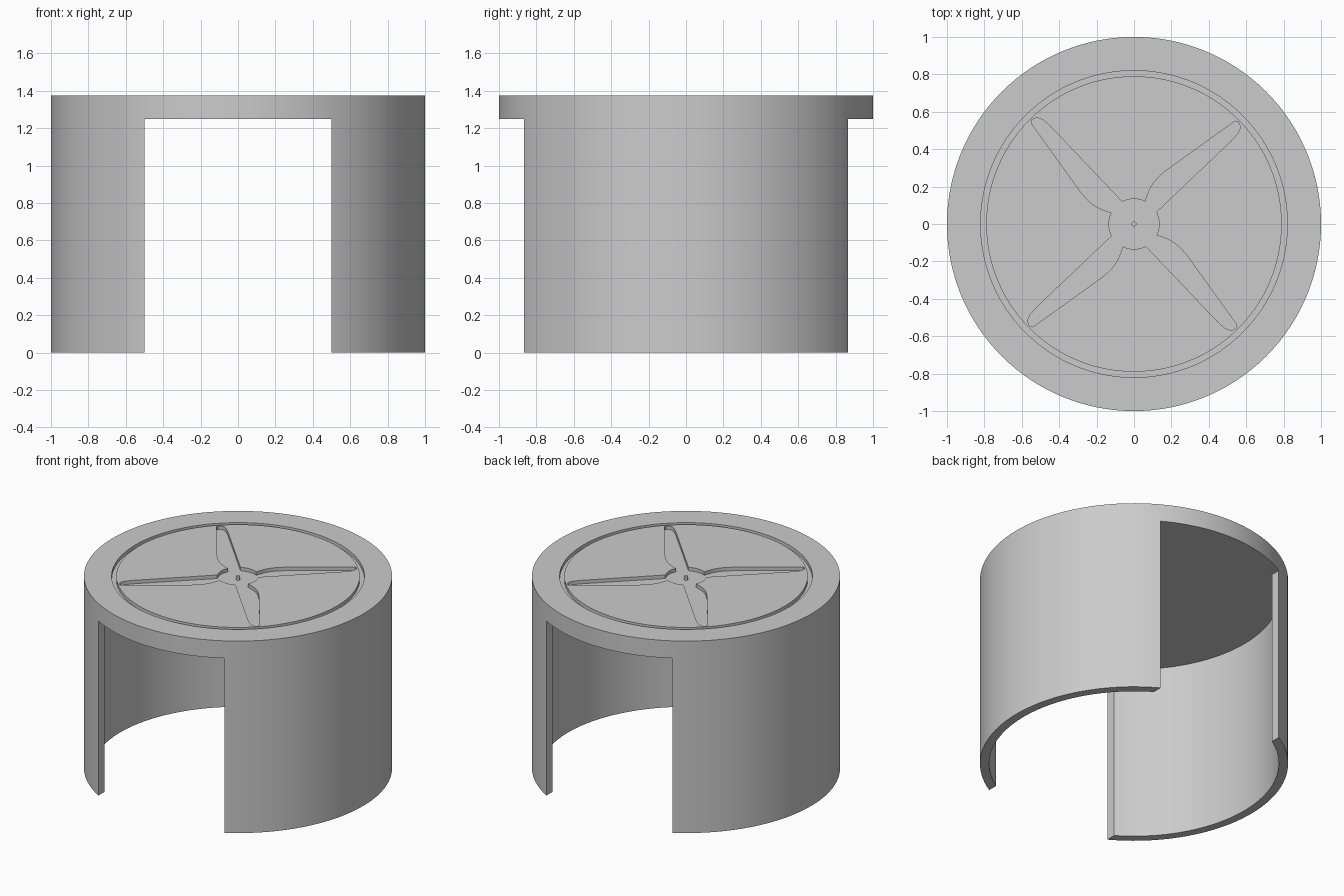
import bpy, bmesh
from math import sin, cos, pi, atan2
from mathutils import Vector, Matrix
from mathutils.geometry import interpolate_bezier

TOP, CEILING = 1.375, 1.25
OUTER, INNER = 1.0, 0.94
RECESS = 0.025
SEGMENTS = 128

if "Cube" in bpy.data.objects:
    bpy.data.objects.remove(bpy.data.objects["Cube"])

grey = bpy.data.materials.new("light grey")
grey.use_nodes = True
colour = (0.6, 0.6, 0.6, 1)
grey.diffuse_color = colour
grey.node_tree.nodes["Principled BSDF"].inputs["Base Color"].default_value = colour


def make_object(name, bm):
    bmesh.ops.recalc_face_normals(bm, faces=bm.faces)
    mesh = bpy.data.meshes.new(name)
    bm.to_mesh(mesh)
    bm.free()
    mesh.materials.append(grey)
    obj = bpy.data.objects.new(name, mesh)
    bpy.context.collection.objects.link(obj)
    return obj


def lathe(name, profile):
    """Revolve (radius, z) points that begin and end on the axis."""
    bm = bmesh.new()
    verts = [bm.verts.new((r, 0, z)) for r, z in profile]
    edges = [bm.edges.new(pair) for pair in zip(verts, verts[1:])]
    bmesh.ops.spin(bm, geom=verts + edges, axis=(0, 0, 1), cent=(0, 0, 0),
                   angle=2 * pi, steps=SEGMENTS)
    bmesh.ops.remove_doubles(bm, verts=bm.verts, dist=1e-5)
    # Merge the central fans into single flat faces
    poles = [v for v in bm.verts if v.co.xy.length < 1e-4]
    bmesh.ops.dissolve_verts(bm, verts=poles)
    return make_object(name, bm)


def prism(name, outline, bottom, top):
    bm = bmesh.new()
    face = bm.faces.new([bm.verts.new((x, y, bottom)) for x, y in outline])
    cap = bmesh.ops.extrude_face_region(bm, geom=[face])["geom"]
    for v in cap:
        if isinstance(v, bmesh.types.BMVert):
            v.co.z = top
    return make_object(name, bm)


def cut(obj, cutter):
    cutter.hide_render = True
    mod = obj.modifiers.new("cut", 'BOOLEAN')
    mod.operation, mod.solver, mod.object = 'DIFFERENCE', 'EXACT', cutter
    bpy.context.view_layer.objects.active = obj
    bpy.ops.object.modifier_apply(modifier=mod.name)
    bpy.data.objects.remove(cutter)


# Round shell with a roof and a ring groove in its top
shell = lathe("round_shell", [
    (0, TOP), (0.79, TOP), (0.79, TOP - RECESS), (0.82, TOP - RECESS),
    (0.82, TOP), (OUTER, TOP), (OUTER, 0), (INNER, 0), (INNER, CEILING),
    (0, CEILING)])

# Opening through the front and back walls
cut(shell, prism("opening_cutter",
                 [(-0.5, -1.2), (0.5, -1.2), (0.5, 1.2), (-0.5, 1.2)],
                 -0.2, CEILING))

# Four-bladed propeller recess with a round hub
blade = [Vector(p) for p in [(0.12, 0.065), (0.52, 0.445), (0.555, 0.485),
                             (0.567, 0.51), (0.565, 0.533), (0.555, 0.547),
                             (0.54, 0.55)]]
root = interpolate_bezier(Vector((0.22, 0.32)), Vector((0.12, 0.25)),
                          Vector((0.09, 0.22)), Vector((0.06, 0.12)), 12)
blade += [Vector(p[:2]) for p in root]
hub_start = atan2(blade[-1].y, blade[-1].x)
hub_end = atan2(blade[0].y, blade[0].x) + pi / 2
outline = []
for k in range(4):
    turn = Matrix.Rotation(k * pi / 2, 2)
    outline += [turn @ p for p in blade]
    for i in range(1, 10):
        a = hub_start + (hub_end - hub_start) * i / 10 + k * pi / 2
        outline.append(Vector((cos(a), sin(a))) * 0.134)
cut(shell, prism("propeller_cutter", outline, TOP - RECESS, TOP + 0.1))

# Small pin in the middle of the hub
pin = lathe("hub_pin", [(0, TOP), (0.013, TOP), (0.013, TOP - RECESS - 0.01),
                        (0, TOP - RECESS - 0.01)])

# Smooth the round walls, keep edges sharp
bpy.ops.object.select_all(action='DESELECT')
for obj in (shell, pin):
    obj.select_set(True)
bpy.context.view_layer.objects.active = shell
bpy.ops.object.shade_smooth_by_angle(angle=pi / 6)
